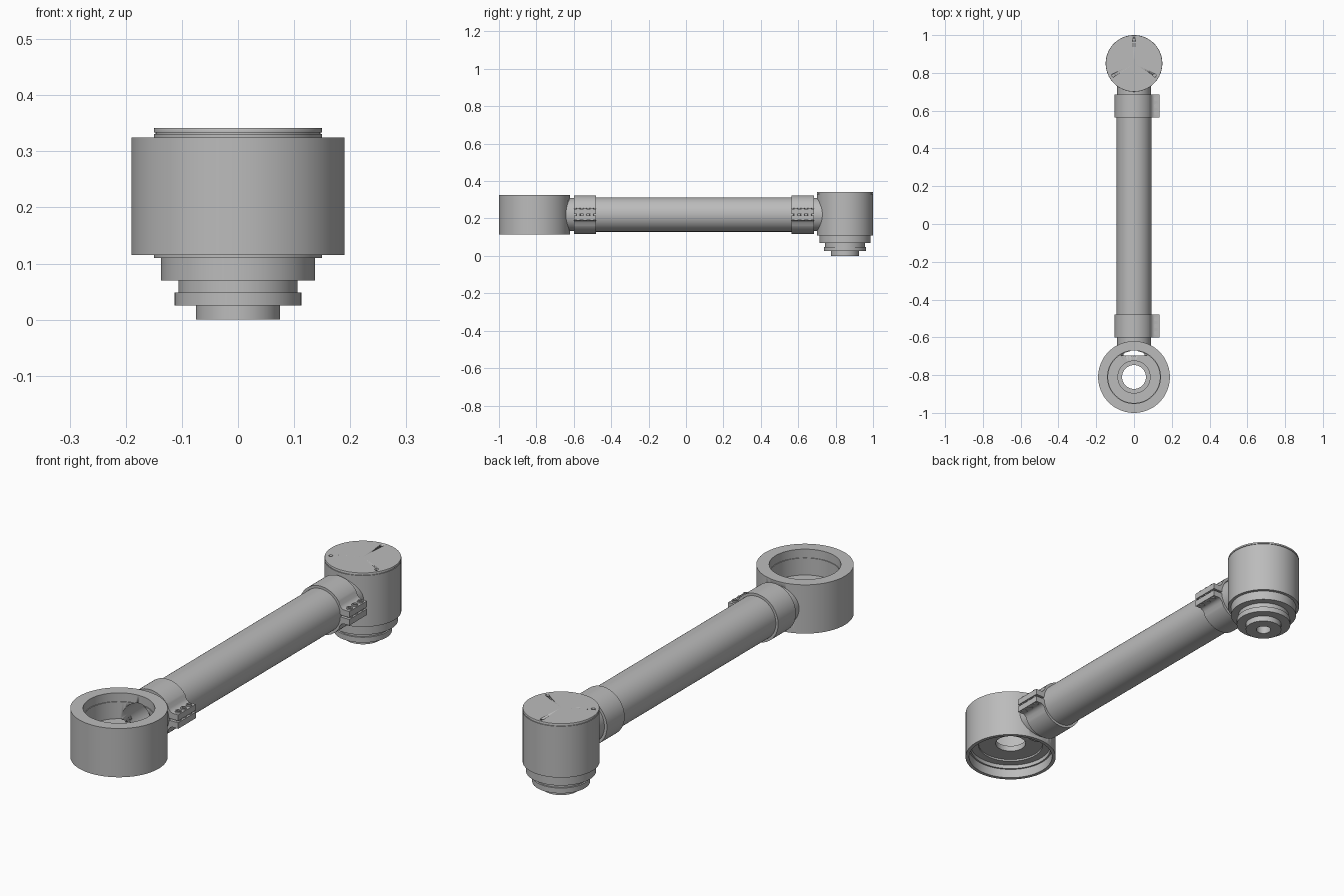
import bpy, bmesh, math
from mathutils import Matrix, Vector

if "Cube" in bpy.data.objects:
    bpy.data.objects.remove(bpy.data.objects["Cube"], do_unlink=True)

AXIS_Z = 0.221          # height of the tube axis
RING_Y, JOINT_Y = -0.81, 0.85

grey = bpy.data.materials.new("machined grey")
grey.use_nodes = True
grey.diffuse_color = (0.5, 0.5, 0.5, 1)
grey.node_tree.nodes["Principled BSDF"].inputs["Base Color"].default_value = grey.diffuse_color


def finish(bm, name):
    """Turn a bmesh into a grey object, smooth with sharp edges."""
    bmesh.ops.remove_doubles(bm, verts=bm.verts, dist=1e-5)
    bmesh.ops.recalc_face_normals(bm, faces=bm.faces)
    mesh = bpy.data.meshes.new(name)
    bm.to_mesh(mesh)
    bm.free()
    obj = bpy.data.objects.new(name, mesh)
    bpy.context.collection.objects.link(obj)
    mesh.materials.append(grey)
    bpy.ops.object.select_all(action='DESELECT')
    obj.select_set(True)
    bpy.context.view_layer.objects.active = obj
    bpy.ops.object.shade_smooth_by_angle(angle=math.radians(30))
    return obj


def lathe(name, profile, centre, along_y=False, closed=False, steps=96):
    """Revolve (radius, height) points about z, or about y for the tube parts."""
    bm = bmesh.new()
    verts = [bm.verts.new((r, 0, h)) for r, h in profile]
    edges = [bm.edges.new(pair) for pair in zip(verts, verts[1:])]
    if closed:
        edges.append(bm.edges.new((verts[-1], verts[0])))
    bmesh.ops.spin(bm, geom=verts + edges, axis=(0, 0, 1), cent=(0, 0, 0),
                   angle=math.tau, steps=steps, use_merge=False)
    if along_y:
        bmesh.ops.rotate(bm, verts=bm.verts, matrix=Matrix.Rotation(-math.pi / 2, 3, 'X'))
    bmesh.ops.translate(bm, verts=bm.verts, vec=Vector(centre))
    return finish(bm, name)


def sleeve(name, outer, inner, y0, y1):
    """Hollow pipe along the tube axis."""
    section = [(outer, y0), (outer, y1), (inner, y1), (inner, y0)]
    return lathe(name, section, (0, 0, AXIS_Z), along_y=True, closed=True)


def cut(obj, cutter):
    """Subtract the cutter, then discard it."""
    cutter.hide_render = True
    mod = obj.modifiers.new("cut", 'BOOLEAN')
    mod.object, mod.operation, mod.solver = cutter, 'DIFFERENCE', 'EXACT'
    bpy.context.view_layer.objects.active = obj
    bpy.ops.object.modifier_apply(modifier=mod.name)
    bpy.data.objects.remove(cutter, do_unlink=True)


def drum(name, radius, low, high, centre, along_y=False, steps=24):
    return lathe(name, [(0, low), (radius, low), (radius, high), (0, high)],
                 centre, along_y, steps=steps)


# Open bearing housing with a stepped bore and a pierced web
housing = lathe("bearing_housing", [
    (0.19, 0.115), (0.19, 0.325), (0.14, 0.325), (0.14, 0.288), (0.137, 0.288),
    (0.137, 0.215), (0.085, 0.215), (0.085, 0.205), (0.063, 0.205),
    (0.063, 0.18), (0.135, 0.18), (0.135, 0.172), (0.168, 0.172),
    (0.168, 0.155), (0.175, 0.155), (0.175, 0.115)], (0, RING_Y, 0), closed=True)
cut(housing, drum("cable_cutter", 0.07, -0.695, -0.58, (0, 0, AXIS_Z), True, 48))

# Main tube and the necks that plug into it
sleeve("main_tube", 0.092, 0.085, -0.59, 0.675)
sleeve("front_neck", 0.089, 0.07, -0.668, -0.5)
sleeve("rear_neck", 0.089, 0.07, 0.58, 0.74)

# Joint body with stepped output flange and blind centre hole
joint = lathe("joint_body", [
    (0, 0.04), (0.03, 0.04), (0.03, 0), (0.075, 0), (0.075, 0.025),
    (0.113, 0.025), (0.113, 0.048), (0.106, 0.048), (0.106, 0.07),
    (0.137, 0.07), (0.137, 0.11), (0.15, 0.11), (0.15, 0.331),
    (0.147, 0.331), (0.147, 0.33), (0, 0.33)], (0, JOINT_Y, 0))

# Cap with three screw holes
cap = lathe("joint_cap", [
    (0, 0.329), (0.147, 0.329), (0.147, 0.334), (0.15, 0.334),
    (0.15, 0.34), (0.149, 0.342), (0, 0.342)], (0, JOINT_Y, 0))
for i in range(3):
    a = math.radians(90 + 120 * i)
    spot = (0.126 * math.cos(a), JOINT_Y + 0.126 * math.sin(a), 0)
    cut(cap, drum("screw_cutter", 0.008, 0.332, 0.36, spot))


def clamp_section():
    """Split collar with two bolted ears, in x and height from the axis."""
    upper_ear = [(0.135, 0.004), (0.135, 0.03), (0.107, 0.03), (0.098, 0.034), (0.09, 0.043)]
    start, n = math.radians(35), 64
    outer = [start + (math.tau - 2 * start) * i / n for i in range(n + 1)]
    slit = math.asin(0.004 / 0.091)
    inner = [-slit - (math.tau - 2 * slit) * i / n for i in range(n + 1)]
    return (upper_ear
            + [(0.103 * math.cos(a), 0.103 * math.sin(a)) for a in outer]
            + [(x, -z) for x, z in reversed(upper_ear)]
            + [(0.091 * math.cos(a), 0.091 * math.sin(a)) for a in inner])


# Clamps and their bolts
for side, y0 in (("front", -0.6), ("rear", 0.565)):
    bm = bmesh.new()
    face = bm.faces.new([bm.verts.new((x, y0, AXIS_Z + z)) for x, z in clamp_section()])
    grown = bmesh.ops.extrude_face_region(bm, geom=[face], use_keep_orig=True)
    moved = [g for g in grown["geom"] if isinstance(g, bmesh.types.BMVert)]
    bmesh.ops.translate(bm, verts=moved, vec=(0, 0.12, 0))
    finish(bm, side + "_clamp")
    for i in range(3):
        spot = (0.119, y0 + 0.06 + 0.037 * (i - 1), AXIS_Z)
        lathe(f"{side}_clamp_bolt_{i + 1}", [
            (0, -0.033), (0.012, -0.033), (0.012, 0.036), (0.007, 0.036),
            (0.007, 0.031), (0, 0.031)], spot, steps=20)
